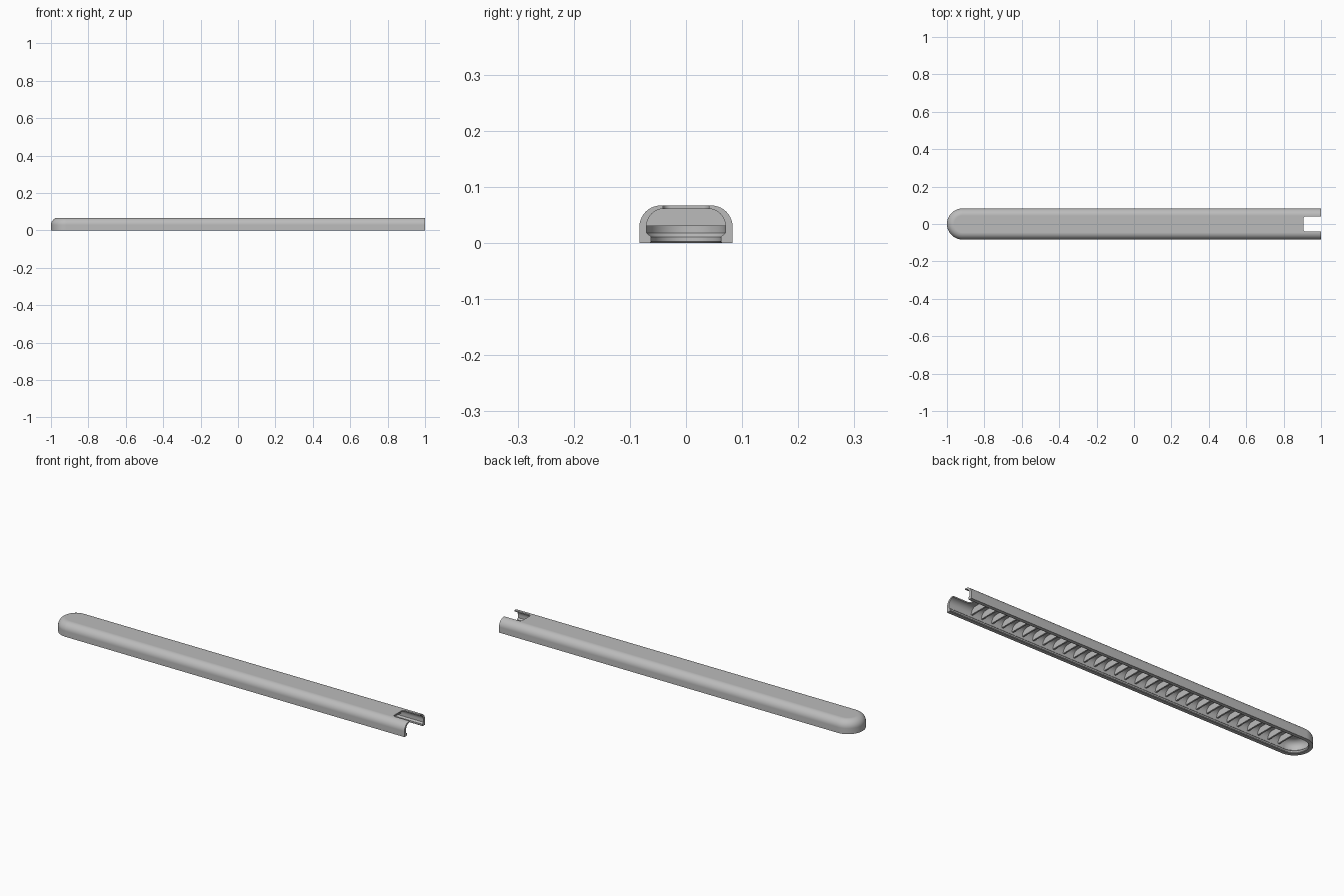
import bpy, bmesh
from math import sin, cos, pi

cube = bpy.data.objects.get("Cube")
if cube:
    bpy.data.objects.remove(cube)

grey = bpy.data.materials.new("plain_grey")
grey.use_nodes = True
grey.diffuse_color = (0.5, 0.5, 0.5, 1)
grey.node_tree.nodes["Principled BSDF"].inputs["Base Color"].default_value = (0.5, 0.5, 0.5, 1)

HALF, HEIGHT, INNER, CEILING = 0.083, 0.067, 0.07, 0.061
END_X = -1 + HALF


def new_object(name, bm):
    bmesh.ops.recalc_face_normals(bm, faces=bm.faces)
    mesh = bpy.data.meshes.new(name)
    bm.to_mesh(mesh)
    bm.free()
    mesh.materials.append(grey)
    ob = bpy.data.objects.new(name, mesh)
    bpy.context.collection.objects.link(ob)
    return ob


def shoulder(half, top, radius, steps=10):
    """Quarter round from the flat top edge down to the side, as (r, z)."""
    return [(half - radius + radius * sin(pi / 2 * i / steps),
             top - radius + radius * cos(pi / 2 * i / steps)) for i in range(steps + 1)]


def prism(bm, points, depth):
    """Extrude a closed polygon by the given vector."""
    face = bm.faces.new([bm.verts.new(p) for p in points])
    ext = bmesh.ops.extrude_face_region(bm, geom=[face])
    verts = [v for v in ext["geom"] if isinstance(v, bmesh.types.BMVert)]
    bmesh.ops.translate(bm, verts=verts, vec=depth)


# Hollow cover: wall section swept along both sides and round the closed end
lip = [(INNER, 0.018), (0.062, 0.011), (0.062, 0.003), (0.065, 0)]
section = shoulder(HALF, HEIGHT, 0.038) + [(HALF, 0)]
section += lip[::-1] + shoulder(INNER, CEILING, 0.03)[::-1]


def ring(r):
    arc = [(END_X - r * sin(pi * i / 32), r * cos(pi * i / 32)) for i in range(33)]
    return [(1, r)] + arc + [(1, -r)]


bm = bmesh.new()
rings = [[bm.verts.new((x, y, z)) for x, y in ring(r)] for r, z in section]
for a, b in zip(rings, rings[1:]):
    for i in range(len(a) - 1):
        bm.faces.new((a[i], a[i + 1], b[i + 1], b[i]))
bm.faces.new(rings[0])
bm.faces.new(rings[-1])
bm.faces.new([r[0] for r in rings] + [r[-1] for r in reversed(rings)])
cover = new_object("cover", bm)

# Rounded notch in the top of the open end
bm = bmesh.new()
w, x0, rad = 0.041, 0.905, 0.014
corner = [(x0 + rad - rad * sin(pi / 12 * i), w - rad + rad * cos(pi / 12 * i)) for i in range(7)]
outline = [(1.1, w)] + corner + [(x, -y) for x, y in reversed(corner)] + [(1.1, -w)]
prism(bm, [(x, y, 0.04) for x, y in outline], (0, 0, 0.1))
cutter = new_object("notch_cutter", bm)
cut = cover.modifiers.new("notch", 'BOOLEAN')
cut.operation = 'DIFFERENCE'
cut.solver = 'EXACT'
cut.object = cutter
bpy.context.view_layer.objects.active = cover
cover.select_set(True)
bpy.ops.object.modifier_apply(modifier="notch")
bpy.data.objects.remove(cutter)

bpy.ops.object.select_all(action='DESELECT')
cover.select_set(True)
bpy.ops.object.shade_smooth_by_angle(angle=pi / 6)
normals = cover.modifiers.new("weighted_normals", 'WEIGHTED_NORMAL')
normals.keep_sharp = True

# Row of thin cross ribs hanging from the ceiling
bm = bmesh.new()
half = shoulder(INNER + 0.001, CEILING + 0.001, 0.03) + [(INNER + 0.001, 0.03)]
rib = half + [(-y, z) for y, z in reversed(half)]
for i in range(31):
    x = 0.865 - 0.0585 * i
    prism(bm, [(x, y, z) for y, z in rib], (0.008, 0, 0))
new_object("cross_ribs", bm)
